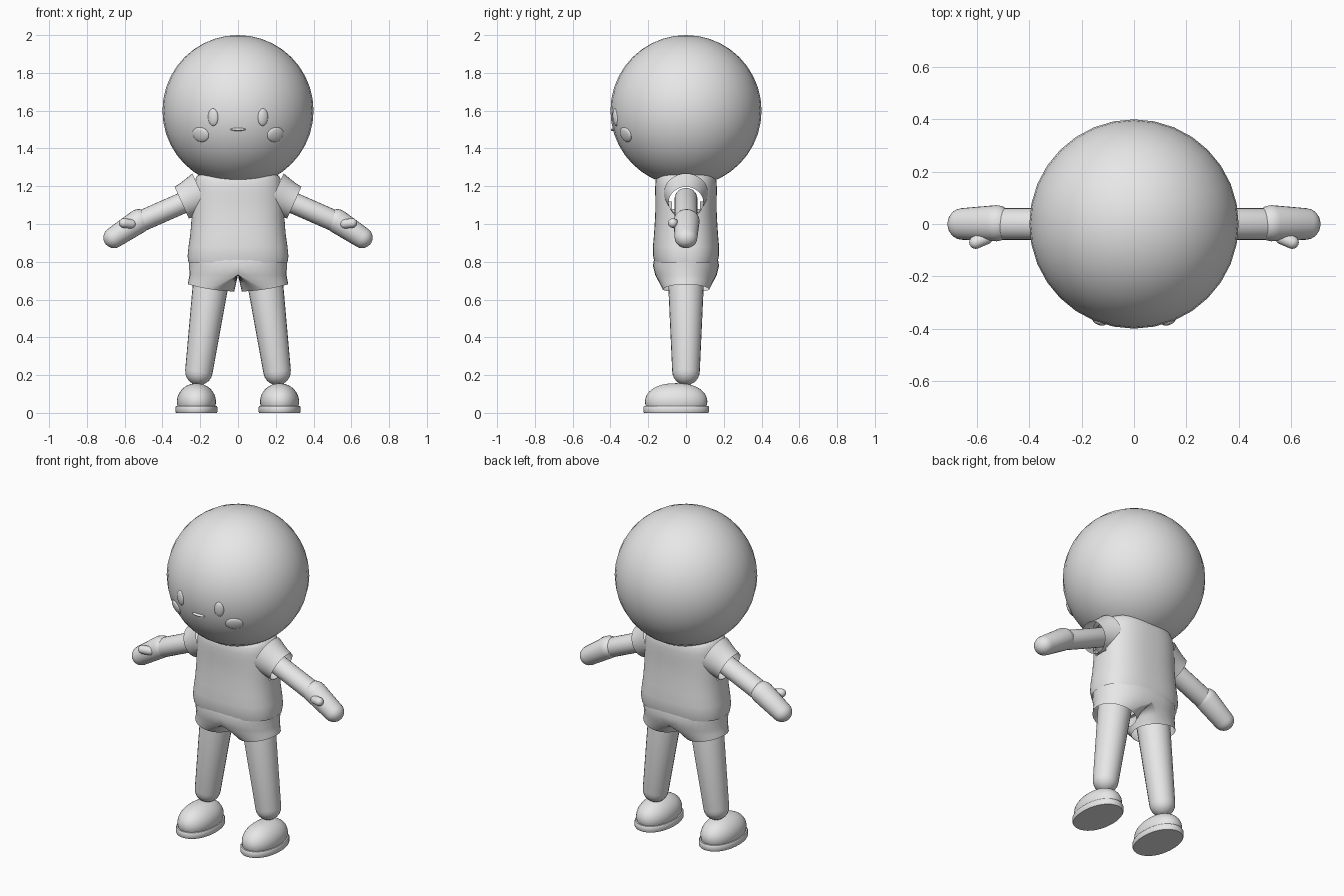
import bpy
import bmesh
from math import sin, cos, pi, radians
from mathutils import Vector, Matrix

if "Cube" in bpy.data.objects:
    bpy.data.objects.remove(bpy.data.objects["Cube"], do_unlink=True)

# Single plain colour
grey = bpy.data.materials.new("plain_grey")
grey.use_nodes = True
GREY = (0.8, 0.8, 0.8, 1)
grey.diffuse_color = GREY
grey.node_tree.nodes["Principled BSDF"].inputs["Base Color"].default_value = GREY


def finish(name, bm, mirror=False, angle=40):
    """Turn a bmesh into a smooth, optionally mirrored object."""
    mesh = bpy.data.meshes.new(name)
    bm.to_mesh(mesh)
    bm.free()
    mesh.materials.append(grey)
    obj = bpy.data.objects.new(name, mesh)
    bpy.context.collection.objects.link(obj)
    bpy.ops.object.select_all(action="DESELECT")
    obj.select_set(True)
    bpy.context.view_layer.objects.active = obj
    bpy.ops.object.shade_smooth_by_angle(angle=radians(angle))
    if mirror:
        obj.modifiers.new("Mirror", "MIRROR")
    return obj


def loft(rings, caps=False):
    """Skin closed rings of equal length."""
    bm = bmesh.new()
    loops = [[bm.verts.new(p) for p in r] for r in rings]
    n = len(loops[0])
    for a, b in zip(loops, loops[1:]):
        for i in range(n):
            j = (i + 1) % n
            bm.faces.new((a[i], a[j], b[j], b[i]))
    if caps:
        bm.faces.new(loops[0])
        bm.faces.new(loops[-1])
    bmesh.ops.recalc_face_normals(bm, faces=bm.faces)
    return bm


def ring(centre, axis, ru, rv, n=32):
    """Ellipse across an axis; ru runs along y, rv across it."""
    u = Vector((0, 1, 0))
    u = (u - axis * u.dot(axis)).normalized()
    v = axis.cross(u)
    return [centre + u * ru * cos(2 * pi * i / n) + v * rv * sin(2 * pi * i / n)
            for i in range(n)]


def capsule(name, start, end, r0, r1, widen=1.0):
    """Tapered limb with domed ends, mirrored to the other side."""
    a, b = Vector(start), Vector(end)
    axis = (b - a).normalized()
    rings = []
    for c, r, angles in ((a, r0, range(-85, 1, 17)), (b, r1, range(0, 86, 17))):
        for t in angles:
            s = radians(t)
            rings.append(ring(c + axis * r * sin(s), axis,
                              r * cos(s) * widen, r * cos(s), 24))
    return finish(name, loft(rings, True), True)


def ellipsoid(name, centre, size, rot=None, mirror=False):
    bm = bmesh.new()
    bmesh.ops.create_uvsphere(bm, u_segments=32, v_segments=20, radius=1)
    m = Matrix.Translation(centre)
    if rot:
        m = m @ rot.to_matrix().to_4x4()
    bmesh.ops.transform(bm, matrix=m @ Matrix.Diagonal((*size, 1)), verts=bm.verts)
    return finish(name, bm, mirror)


def oval(rx, ry, z, power=0.8, n=64):
    """Horizontal rounded oval."""
    def soft(v):
        return abs(v) ** power * (1 if v > 0 else -1)
    return [Vector((rx * soft(cos(2 * pi * i / n)), ry * soft(sin(2 * pi * i / n)), z))
            for i in range(n)]


# Head
HEAD = Vector((0, 0, 1.6))
ellipsoid("head", HEAD, (0.4, 0.4, 0.4))


# Face features lie flush on the head
def on_face(name, x, z, rx, rz, depth, mirror):
    dz = z - HEAD.z
    normal = Vector((x, -(0.16 - x * x - dz * dz) ** 0.5, dz)).normalized()
    ellipsoid(name, HEAD + normal * 0.396, (rx, rz, depth),
              normal.to_track_quat("Z", "Y"), mirror)


on_face("eye", 0.133, 1.565, 0.028, 0.046, 0.014, True)
on_face("cheek", 0.2, 1.472, 0.05, 0.041, 0.014, True)
on_face("mouth", 0, 1.5, 0.042, 0.008, 0.014, False)

# Shirt body, open at neck and hem
profile = [(0.262, 0.166, 0.795), (0.267, 0.174, 0.83), (0.262, 0.175, 0.88),
           (0.252, 0.169, 0.95), (0.246, 0.164, 1.03), (0.246, 0.162, 1.08),
           (0.244, 0.162, 1.12), (0.24, 0.163, 1.16), (0.236, 0.163, 1.2),
           (0.228, 0.16, 1.235), (0.215, 0.152, 1.256), (0.19, 0.135, 1.27)]
body = loft([oval(*p) for p in profile])
sleeve_axis = Vector((0.91, 0, -0.41)).normalized()
sleeve_end = Vector((0.298, 0, 1.113))


def inside_sleeve(face):
    c = face.calc_center_median()
    d = Vector((abs(c.x), c.y, c.z)) - sleeve_end
    return abs(c.x) > 0.15 and (d - sleeve_axis * d.dot(sleeve_axis)).length < 0.085


bmesh.ops.delete(body, geom=[f for f in body.faces if inside_sleeve(f)], context="FACES")
finish("shirt_body", body)

# Sleeves
finish("sleeve", loft([ring(sleeve_end - sleeve_axis * d, sleeve_axis, r, r)
                       for d, r in ((0.115, 0.118), (0.075, 0.107), (0.035, 0.097), (0, 0.092))]),
       True)


# Shorts: one half, mirrored, with a rounded leg opening
def half_pelvis(rx, ry, z, n=32):
    return [Vector((max(0, rx * abs(cos(t)) ** 0.8) if cos(t) > 0 else 0, ry * sin(t), z))
            for t in (2 * pi * i / n for i in range(n))]


hem = [Vector((0.143 + 0.123 * cos(2 * pi * i / 32), 0.123 * sin(2 * pi * i / 32),
               0.662 + 0.019 * cos(2 * pi * i / 32) - 0.008 * sin(2 * pi * i / 32) ** 2))
       for i in range(32)]
waist = half_pelvis(0.258, 0.168, 0.82)
hip = half_pelvis(0.259, 0.175, 0.78)
crotch = half_pelvis(0.257, 0.163, 0.73)
middle = [a.lerp(b, 0.5) for a, b in zip(crotch, hem)]
shorts = loft([waist, hip, crotch, middle, hem])
bmesh.ops.delete(shorts, geom=[f for f in shorts.faces
                               if all(v.co.x < 0.001 for v in f.verts)], context="FACES")
finish("shorts", shorts, True, 50)

# Limbs
capsule("arm", (0.24, 0, 1.135), (0.52, 0, 1.012), 0.056, 0.056, 1.08)
capsule("hand", (0.525, 0.003, 1.015), (0.657, 0, 0.928), 0.064, 0.056, 1.08)
capsule("thumb", (0.565, -0.053, 1.0), (0.605, -0.07, 1.005), 0.025, 0.025)
capsule("leg", (0.137, 0, 0.74), (0.207, 0, 0.22), 0.097, 0.073)


# Shoes: domed upper on a flat oval sole
def shoe_ring(rx, ry, z):
    return [p + Vector((0.22, -0.052, 0)) for p in oval(rx, ry, z, 0.94, 40)]


dome = [shoe_ring(0.103 * cos(t), 0.165 * cos(t) ** 0.85, 0.06 + 0.097 * sin(t))
        for t in (radians(a) for a in range(-15, 90, 8))]
finish("shoe_upper", loft(dome, True), True)
sole = [(0.108, 0.17, 0), (0.111, 0.174, 0.006), (0.111, 0.174, 0.03), (0.107, 0.17, 0.037)]
finish("shoe_sole", loft([shoe_ring(*s) for s in sole], True), True, 50)
